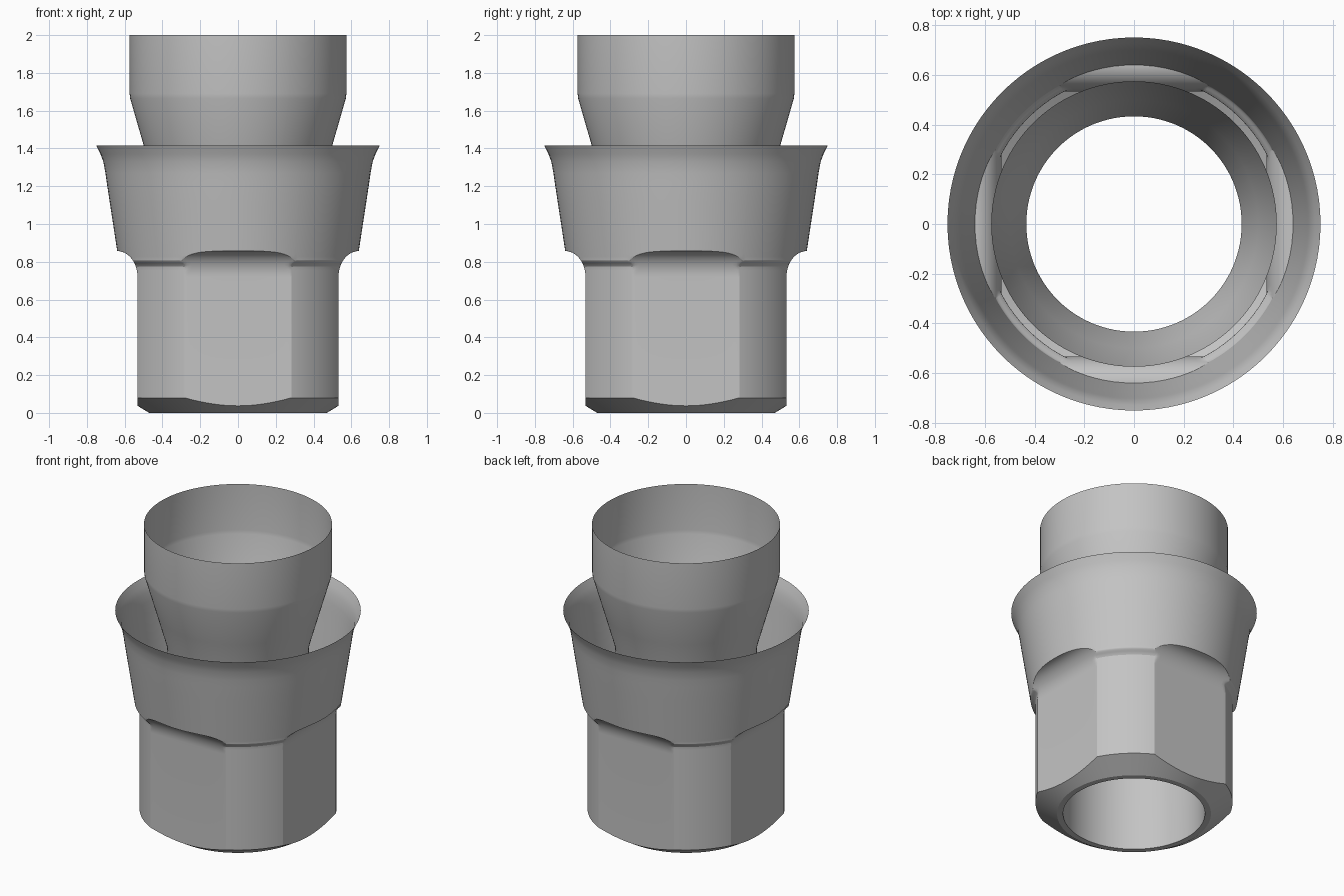
import bpy, bmesh
from math import sin, cos, pi, atan2, sqrt

cube = bpy.data.objects.get("Cube")
if cube:
    bpy.data.objects.remove(cube, do_unlink=True)

mat = bpy.data.materials.new("satin grey")
mat.use_nodes = True
grey = (0.55, 0.55, 0.55, 1)
mat.diffuse_color = grey
mat.node_tree.nodes["Principled BSDF"].inputs["Base Color"].default_value = grey

BORE, BODY, FLAT, HALF = 0.433, 0.602, 0.532, 0.285
FILLET_LOW, FILLET_TOP, FILLET_OUT = 0.72, 0.857, 0.64
FLARE = [(0.64, 0.86), (0.695, 1.22), (0.702, 1.27), (0.713, 1.33),
         (0.728, 1.37), (0.75, 1.415)]
CORNER = atan2(HALF, FLAT)

# Columns: four flats with four round corners between them
angles = []
for q in range(4):
    angles += [q * pi / 2 + CORNER * sin(pi / 2 * (i / 12 - 1)) for i in range(24)]
    angles += [q * pi / 2 + CORNER + (pi / 2 - 2 * CORNER) * i / 20 for i in range(20)]


def round_radius(z):
    """Turned body: cylinder, soft shoulder, tapered skirt and flared lip."""
    for (r0, z0), (r1, z1) in zip(FLARE, FLARE[1:]):
        if z <= z1 or z1 == FLARE[-1][1]:
            cone = r0 + (r1 - r0) * (z - z0) / (z1 - z0)
            break
    t = min(max((z - 0.77) / 0.04, 0), 1)
    return BODY + (cone - BODY) * t * t * (3 - 2 * t)


def flat_distance(z):
    """Milled flat that sweeps outward in a fillet at its top."""
    s = min(max((z - FILLET_LOW) / (FILLET_TOP - FILLET_LOW), 0), 1)
    return FLAT + (FILLET_OUT - FLAT) * (1 - sqrt(1 - s * s))


def housing_column(a):
    """Radius and height pairs from the bottom ring up to the lip."""
    local = (a + pi / 4) % (pi / 2) - pi / 4
    c = cos(local)
    wall = min(BODY, FLAT / c)
    edge = 0.81
    for i in range(300):
        z = FILLET_TOP - (FILLET_TOP - FILLET_LOW) * i / 300
        if flat_distance(z) / c < round_radius(z):
            edge = z
            break
    chamfer = 0.47
    col = [(BORE, 0), (chamfer, 0),
           (wall, 0.08 * (wall - chamfer) / (BODY - chamfer))]
    for i in range(13):
        z = FILLET_LOW + (edge - FILLET_LOW) * sin(pi / 2 * i / 12)
        col.append((min(round_radius(z), flat_distance(z) / c), z))
    col.append((round_radius(edge), edge + 0.0005))
    for i in range(1, 5):
        z = edge + (0.88 - edge) * i / 4
        col.append((round_radius(z), z))
    return col + [(round_radius(z), z) for z in (1.0, 1.12)] + FLARE[1:]


def sleeve_column(a):
    """Open funnel tube from its rim down through the bore."""
    return [(0.574, 2), (0.574, 1.69), (0.571, 1.665), (0.499, 1.415),
            (0.439, 1.205), (BORE, 1.17), (BORE, 0)]


def loft(name, column):
    bm = bmesh.new()
    cols = [[bm.verts.new((r * cos(a), r * sin(a), z)) for r, z in column(a)]
            for a in angles]
    for left, right in zip(cols, cols[1:] + cols[:1]):
        for k in range(len(left) - 1):
            bm.faces.new((left[k], right[k], right[k + 1], left[k + 1]))
    mesh = bpy.data.meshes.new(name)
    bm.to_mesh(mesh)
    bm.free()
    mesh.materials.append(mat)
    ob = bpy.data.objects.new(name, mesh)
    bpy.context.collection.objects.link(ob)
    bpy.ops.object.select_all(action="DESELECT")
    ob.select_set(True)
    bpy.context.view_layer.objects.active = ob
    bpy.ops.object.shade_smooth_by_angle(angle=0.38)
    return ob


loft("outer_housing", housing_column)
loft("inner_sleeve", sleeve_column)
